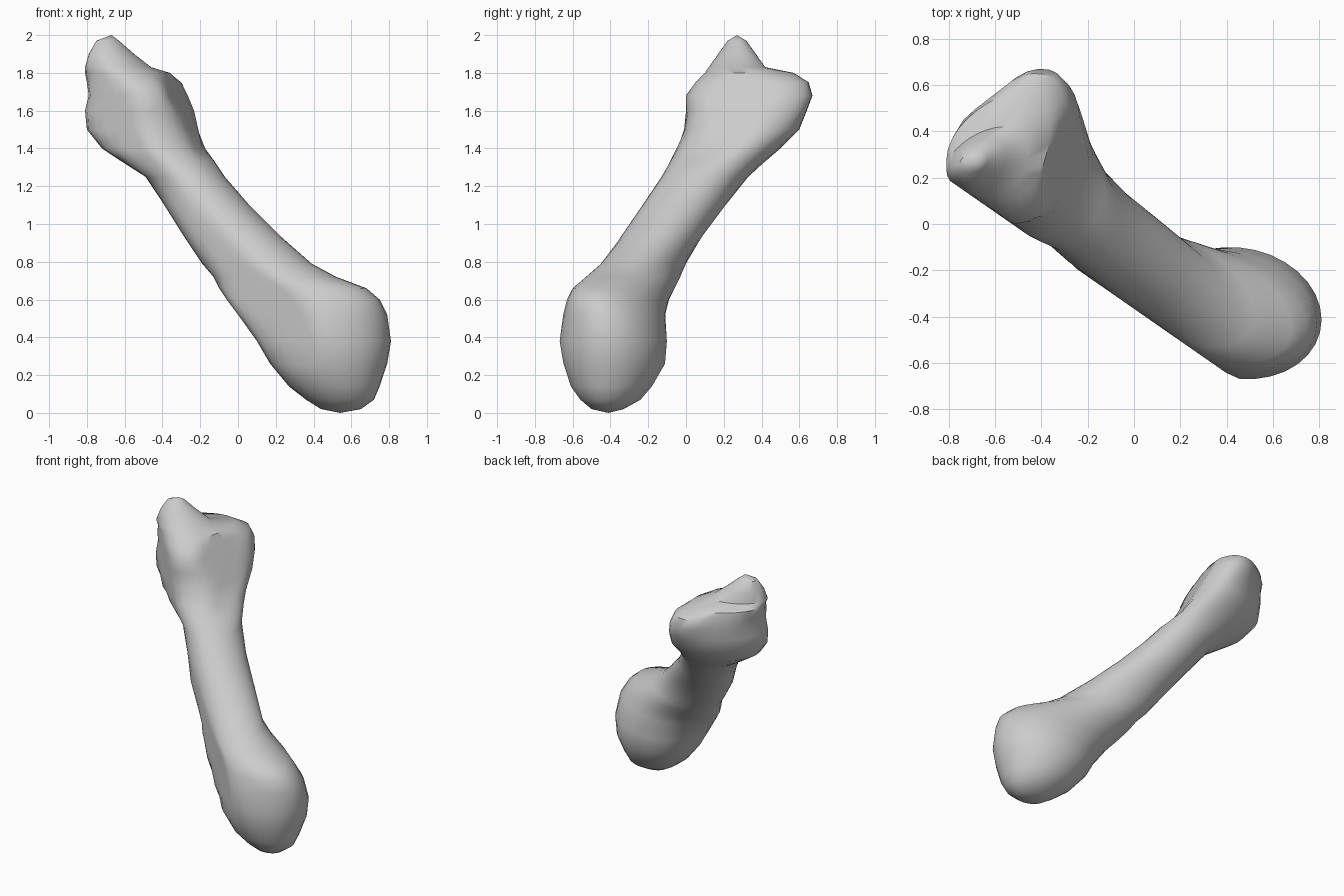
import bpy
import bmesh
import math

SIDES = 32

# Level sections of the bone: height, right edge, left edge, front edge, back edge
SECTIONS = [
    (.02, .44, .65, -.50, -.33),
    (.07, .36, .72, -.56, -.24),
    (.14, .27, .75, -.61, -.18),
    (.26, .17, .79, -.65, -.11),
    (.38, .10, .81, -.67, -.10),
    (.52, 0, .79, -.65, -.11),
    (.60, -.06, .75, -.63, -.09),
    (.66, -.10, .68, -.60, -.06),
    (.72, -.13, .52, -.53, -.03),
    (.79, -.19, .39, -.45, 0),
    (.94, -.29, .22, -.34, .09),
    (1.1, -.39, .06, -.23, .21),
    (1.25, -.49, -.07, -.13, .33),
    (1.34, -.63, -.13, -.08, .43),
    (1.4, -.72, -.17, -.05, .5),
    (1.5, -.8, -.21, -.01, .6),
    (1.6, -.81, -.23, 0, .64),
    (1.68, -.79, -.26, 0, .67),
    (1.75, -.8, -.29, .05, .65),
    (1.8, -.81, -.36, .1, .57),
    (1.83, -.81, -.46, .12, .42),
    (1.9, -.79, -.55, .17, .37),
    (1.97, -.75, -.63, .22, .32),
]
BOTTOM_TIP = (.54, -.41, 0)
TOP_TIP = (-.67, .27, 2)

# Flattened sides: facing x, facing y, lean with height, limit, lowest height
FLATS = [
    (-.57, -.82, 0, .3, 0),
    (-.61, .79, 0, .81, 1.2),
    (.96, -.27, .5, .455, 1.4),
]


def ramp(value, start, end):
    """Smooth step from nought to one."""
    t = max(0, min(1, (value - start) / (end - start)))
    return t * t * (3 - 2 * t)


def flatten(x, y, height):
    """Press a point back onto any flat side it sticks out of."""
    for face_x, face_y, lean, limit, lowest in FLATS:
        excess = face_x * x + face_y * y + lean * height - limit
        if excess > 0 and height >= lowest:
            x -= face_x * excess
            y -= face_y * excess
    return x, y, height


def ring_points(height, right, left, front, back):
    """A slanted oval that fits the section and turns kite-shaped at the base."""
    slant = (-.1 - .35 * ramp(height, .45, .68) + .2 * ramp(height, .75, .95)
             + .5 * ramp(height, 1.15, 1.6))
    kite = .25 * ramp(height, 1.2, 1.6) * (1 - ramp(height, 1.75, 1.97))
    phase = math.acos(slant)
    centre_x, half_x = (right + left) / 2, (left - right) / 2
    centre_y, half_y = (front + back) / 2, (back - front) / 2
    for i in range(SIDES):
        angle = math.tau * i / SIDES
        x = math.cos(angle) + kite * math.sin(angle) ** 2
        # The phase shift slants the oval without changing its extents
        y = math.cos(angle - phase)
        yield flatten(centre_x + half_x * x, centre_y + half_y * y, height)


def loft(name, sections, bottom, top, material):
    """Skin the sections into one closed surface with a tip at either end."""
    bm = bmesh.new()
    rings = [[bm.verts.new(p) for p in ring_points(*s)] for s in sections]
    low, high = bm.verts.new(bottom), bm.verts.new(top)
    for i in range(SIDES):
        j = (i + 1) % SIDES
        for lower, upper in zip(rings, rings[1:]):
            bm.faces.new((lower[i], lower[j], upper[j], upper[i]))
        bm.faces.new((low, rings[0][j], rings[0][i]))
        bm.faces.new((high, rings[-1][i], rings[-1][j]))
    bmesh.ops.recalc_face_normals(bm, faces=bm.faces)
    mesh = bpy.data.meshes.new(name)
    bm.to_mesh(mesh)
    bm.free()
    mesh.materials.append(material)
    obj = bpy.data.objects.new(name, mesh)
    bpy.context.collection.objects.link(obj)
    return obj


def flat_material(name, colour):
    material = bpy.data.materials.new(name)
    material.use_nodes = True
    material.diffuse_color = colour
    shader = material.node_tree.nodes["Principled BSDF"]
    shader.inputs["Base Color"].default_value = colour
    return material


default_cube = bpy.data.objects.get("Cube")
if default_cube:
    bpy.data.objects.remove(default_cube, do_unlink=True)

# Whole bone: rounded head, slender shaft and flared base in one skin
grey = flat_material("bone_grey", (.6, .6, .6, 1))
bone = loft("long_bone", SECTIONS, BOTTOM_TIP, TOP_TIP, grey)

# Soft shading with creases at the bony ridges
bpy.ops.object.select_all(action="DESELECT")
bone.select_set(True)
bpy.context.view_layer.objects.active = bone
bpy.ops.object.shade_smooth_by_angle(angle=math.radians(40))
